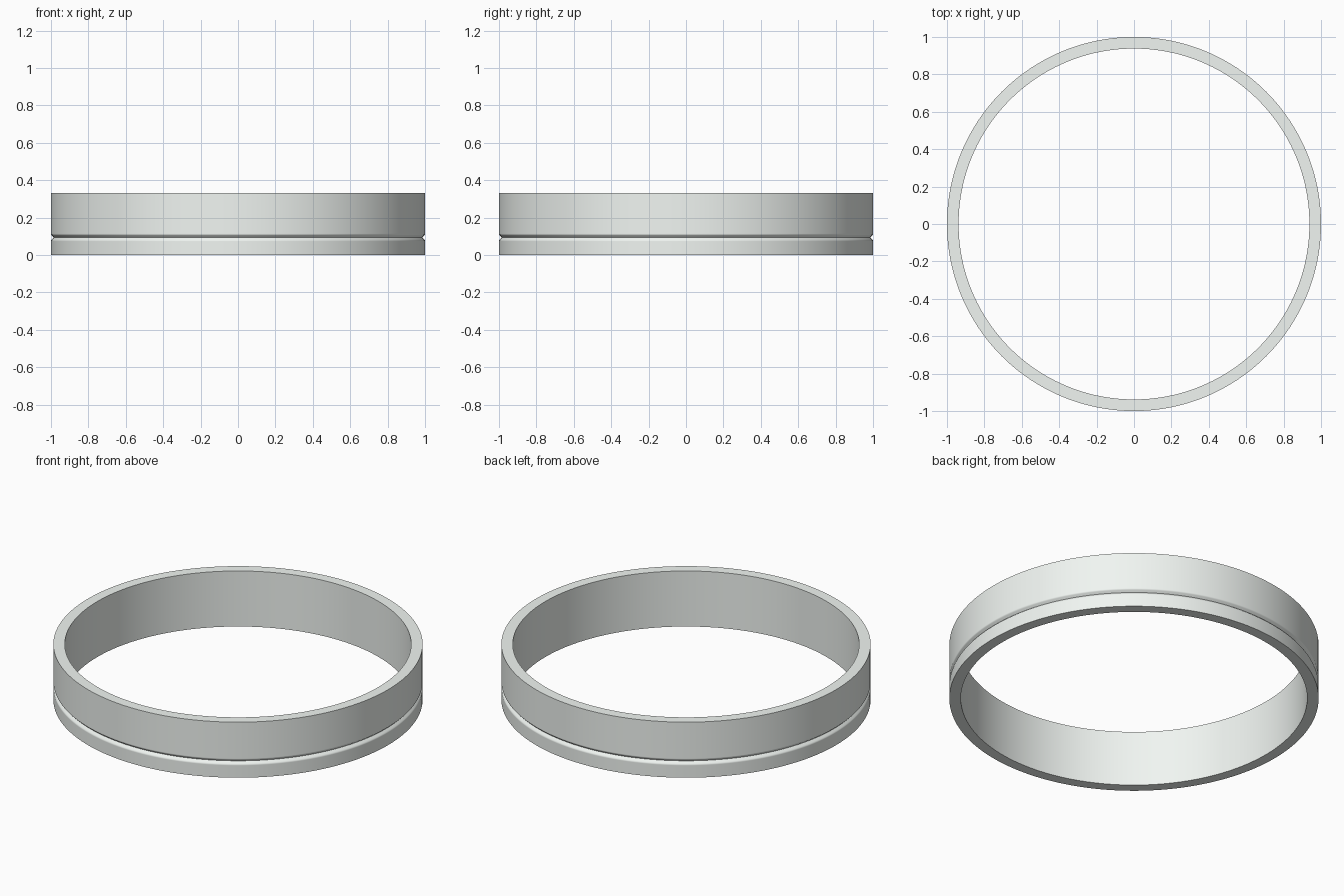
import bpy, bmesh, math

if "Cube" in bpy.data.objects:
    bpy.data.objects.remove(bpy.data.objects["Cube"])

SEGMENTS = 192

# Closed wall cross-section (radius, height), with a soft-lipped V groove outside
profile = [
    (0.938, 0.0), (1.0, 0.0),
    (1.0, 0.073), (1.0, 0.076), (0.9985, 0.080), (0.9955, 0.084),
    (0.985, 0.094),
    (0.9955, 0.104), (0.9985, 0.107), (1.0, 0.111), (1.0, 0.114),
    (1.0, 0.332), (0.938, 0.332),
]

# Spin the cross-section around the z axis
bm = bmesh.new()
rings = []
for i in range(SEGMENTS):
    a = 2 * math.pi * i / SEGMENTS
    rings.append([bm.verts.new((r * math.cos(a), r * math.sin(a), z)) for r, z in profile])
for i in range(SEGMENTS):
    here, after = rings[i], rings[(i + 1) % SEGMENTS]
    for j in range(len(profile)):
        k = (j + 1) % len(profile)
        bm.faces.new((here[j], after[j], after[k], here[k]))
bmesh.ops.recalc_face_normals(bm, faces=bm.faces)

mesh = bpy.data.meshes.new("grooved_ring")
bm.to_mesh(mesh)
bm.free()
ring = bpy.data.objects.new("grooved_ring", mesh)
bpy.context.collection.objects.link(ring)

# Pale silver finish
pale = bpy.data.materials.new("pale_silver")
pale.diffuse_color = (0.88, 0.92, 0.89, 1.0)
pale.use_nodes = True
pale.node_tree.nodes["Principled BSDF"].inputs["Base Color"].default_value = pale.diffuse_color
mesh.materials.append(pale)

# Smooth walls and groove lips, crisp rims and groove bottom
bpy.context.view_layer.objects.active = ring
ring.select_set(True)
bpy.ops.object.shade_smooth_by_angle(angle=math.radians(35))
